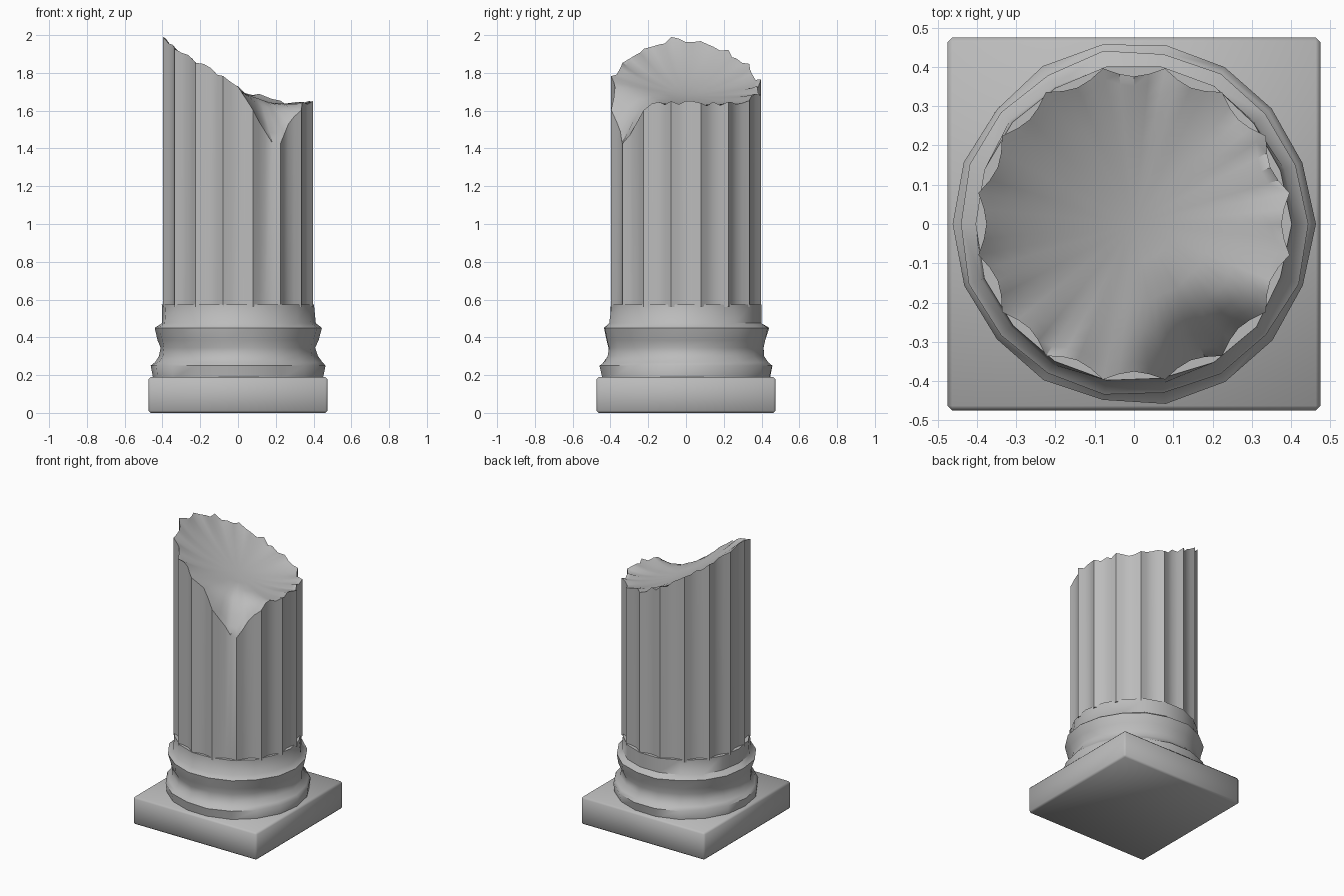
import bpy, bmesh, math, random

random.seed(4)
cube = bpy.data.objects.get("Cube")
if cube:
    bpy.data.objects.remove(cube, do_unlink=True)

stone = bpy.data.materials.new("grey_stone")
stone.use_nodes = True
GREY = (0.5, 0.5, 0.5, 1)
stone.diffuse_color = GREY
bsdf = stone.node_tree.nodes["Principled BSDF"]
bsdf.inputs["Base Color"].default_value = GREY
bsdf.inputs["Roughness"].default_value = 0.8


def finish(name, bm, angle):
    """Turn a bmesh into a smooth-shaded stone object."""
    bmesh.ops.recalc_face_normals(bm, faces=bm.faces)
    mesh = bpy.data.meshes.new(name)
    bm.to_mesh(mesh)
    bm.free()
    mesh.materials.append(stone)
    obj = bpy.data.objects.new(name, mesh)
    bpy.context.collection.objects.link(obj)
    bpy.ops.object.select_all(action='DESELECT')
    obj.select_set(True)
    bpy.context.view_layer.objects.active = obj
    bpy.ops.object.shade_smooth_by_angle(angle=math.radians(angle))
    return obj


def skin(bm, rings):
    """Join neighbouring closed rings of points with quads."""
    loops = [[bm.verts.new(p) for p in ring] for ring in rings]
    for low, high in zip(loops, loops[1:]):
        for i in range(len(low)):
            j = (i + 1) % len(low)
            bm.faces.new((low[i], low[j], high[j], high[i]))
    return loops


# Square plinth with worn edges
bm = bmesh.new()
bmesh.ops.create_cube(bm, size=1)
for v in bm.verts:
    v.co = (v.co.x * 0.95, v.co.y * 0.95, (v.co.z + 0.5) * 0.19)
bmesh.ops.bevel(bm, geom=bm.edges[:], offset=0.012, segments=1, affect='EDGES')
finish("plinth", bm, 60)

# Round base mouldings, slightly uneven
SIDES = 18
profile = [(0.452, 0.18), (0.460, 0.25), (0.442, 0.268), (0.418, 0.30), (0.412, 0.345),
           (0.428, 0.385), (0.442, 0.45), (0.408, 0.475), (0.402, 0.575)]
rings = []
for r, z in profile:
    ring = []
    for i in range(SIDES):
        a = math.tau * i / SIDES
        worn = r + random.uniform(-0.006, 0.006)
        ring.append((worn * math.cos(a), worn * math.sin(a), z))
    rings.append(ring)
bm = bmesh.new()
loops = skin(bm, rings)
bm.faces.new(loops[0])
bm.faces.new(loops[-1])
finish("base_moulding", bm, 50)

# Fluted shaft with a slanted, dished break
FLUTES, STEPS = 16, 4
COUNT = FLUTES * STEPS
DEPTH = (0.028, 0.02, 0.0, 0.02)
angles = [math.tau * i / COUNT for i in range(COUNT)]
radii = [0.404 - DEPTH[i % STEPS] for i in range(COUNT)]
ragged = [random.uniform(-0.012, 0.012) for _ in angles]


def near(a, centre, width):
    d = math.atan2(math.sin(a - centre), math.cos(a - centre))
    return math.exp(-(d / width) ** 2)


def break_height(a, r, t):
    """Height of the broken face; t runs from 0 at the centre to 1 at the rim."""
    x, y = r * math.cos(a), r * math.sin(a)
    z = 1.735 - 0.42 * x + 0.45 * x * x - 0.04 * y
    z -= 0.05 * (1 - t * t)
    z += 0.03 * near(a, math.radians(185), 0.12) * t ** 8
    chip = max(0, (t - 0.55) / 0.45)
    return z - 0.25 * near(a, math.radians(-60), 0.36) * chip ** 1.5


def break_ring(t):
    ring = []
    for a, edge, jag in zip(angles, radii, ragged):
        r = t * (edge * t + 0.39 * (1 - t))
        z = break_height(a, r, t) + jag * t ** 6
        ring.append((r * math.cos(a), r * math.sin(a), z))
    return ring


foot = [(r * math.cos(a), r * math.sin(a), 0.56) for a, r in zip(angles, radii)]
bm = bmesh.new()
loops = skin(bm, [foot] + [break_ring(t) for t in (1, 0.93, 0.83, 0.7, 0.5, 0.25)])
bm.faces.new(loops[0])
centre = bm.verts.new((0, 0, break_height(0, 0, 0)))
for i in range(COUNT):
    bm.faces.new((loops[-1][i], loops[-1][(i + 1) % COUNT], centre))
finish("broken_shaft", bm, 40)
